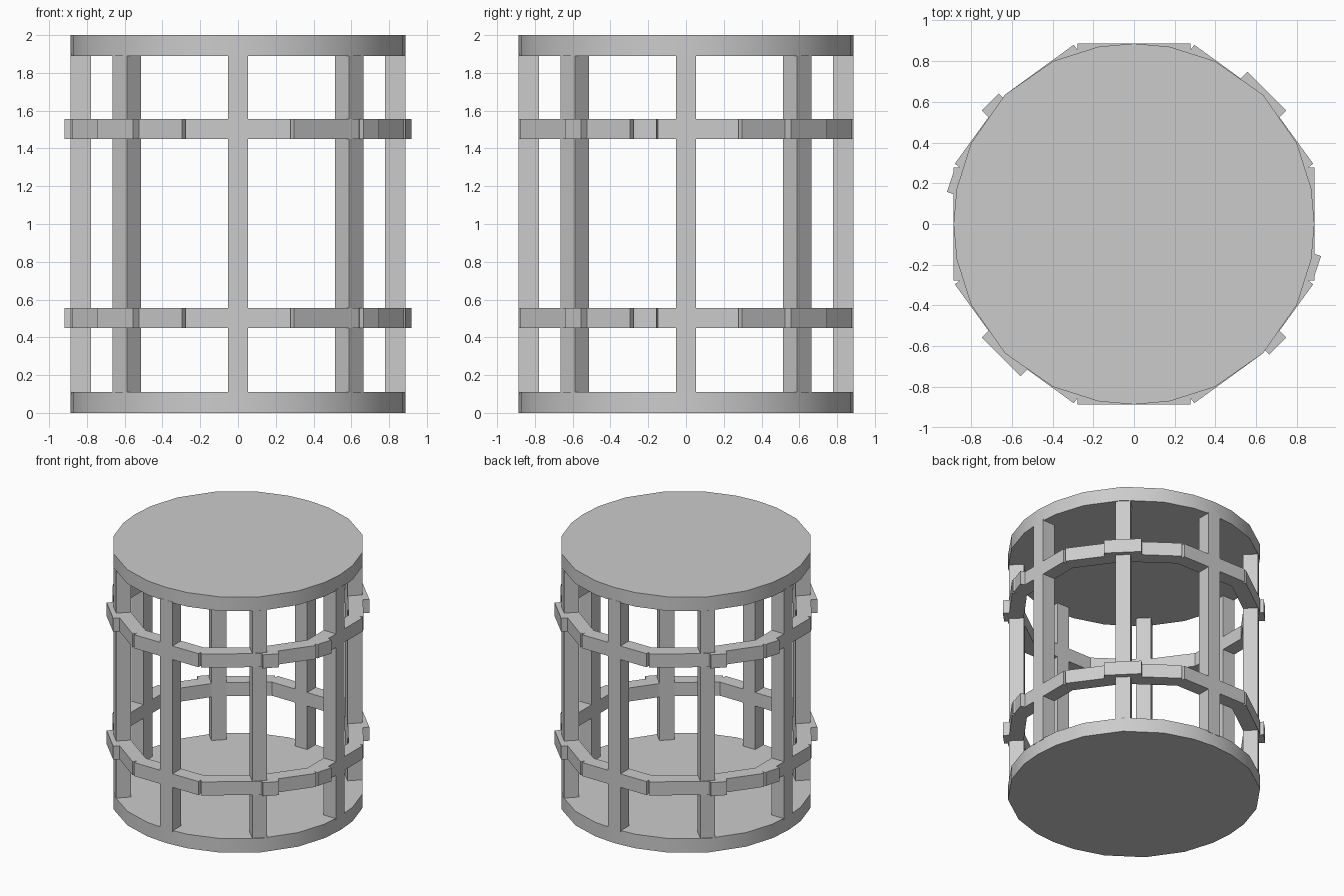
import bpy
import bmesh
from math import radians, cos, sin, tan
from mathutils import Matrix

if "Cube" in bpy.data.objects:
    bpy.data.objects.remove(bpy.data.objects["Cube"])

R = 0.886          # distance from the axis to the outer faces
T = 0.107          # thickness of bars and discs
grey = bpy.data.materials.new("plain grey")
grey.use_nodes = True
grey.diffuse_color = (0.6, 0.6, 0.6, 1)
grey.node_tree.nodes["Principled BSDF"].inputs["Base Color"].default_value = (0.6, 0.6, 0.6, 1)


def finish(name, bm):
    mesh = bpy.data.meshes.new(name)
    bmesh.ops.recalc_face_normals(bm, faces=bm.faces)
    bm.to_mesh(mesh)
    bm.free()
    mesh.materials.append(grey)
    obj = bpy.data.objects.new(name, mesh)
    bpy.context.collection.objects.link(obj)
    return obj


def bar(name, angle, outer, t0, t1, z0, z1):
    """Box whose outer face looks along angle, from t0 to t1 along the tangent."""
    bm = bmesh.new()
    place = (Matrix.Rotation(radians(angle), 4, 'Z')
             @ Matrix.Translation((outer - T / 2, (t0 + t1) / 2, (z0 + z1) / 2))
             @ Matrix.Diagonal((T, t1 - t0, z1 - z0, 1)))
    bmesh.ops.create_cube(bm, size=1, matrix=place)
    return finish(name, bm)


def disc(name, z0, z1):
    """Round end plate with unevenly spaced sides, repeated per quarter."""
    quarter = [(0, R), (11.3, 0.888), (26.4, 0.893), (45, 0.897), (63.6, 0.893), (78.7, 0.888)]
    bm = bmesh.new()
    ring = []
    for turn in range(4):
        for a, r in quarter:
            a = radians(a + 90 * turn)
            ring.append(bm.verts.new((r * cos(a), r * sin(a), z0)))
    base = bm.faces.new(ring)
    moved = bmesh.ops.extrude_face_region(bm, geom=[base], use_keep_orig=True)["geom"]
    bmesh.ops.translate(bm, vec=(0, 0, z1 - z0),
                        verts=[g for g in moved if isinstance(g, bmesh.types.BMVert)])
    obj = finish(name, bm)
    bpy.ops.object.select_all(action='DESELECT')
    obj.select_set(True)
    bpy.context.view_layer.objects.active = obj
    bpy.ops.object.shade_smooth_by_angle(angle=radians(30))


# End plates
disc("bottom_disc", 0, 0.11)
disc("top_disc", 1.89, 2)

# Eight upright columns
for i in range(8):
    bar(f"column_{i + 1}", 45 * i, R, -T / 2, T / 2, 0.1, 1.9)

# Two hoops of straight bars with short raised joining plates
half = R * tan(radians(18)) - 0.01
meet = R * tan(radians(9))
for level, z in (("lower", 0.45), ("upper", 1.45)):
    span = (z, z + 0.106)
    for q in range(4):
        a = 90 * q
        bar(f"{level}_hoop_main_bar_{q + 1}", a, R, -half, half, *span)
        bar(f"{level}_hoop_slant_bar_a_{q + 1}", a + 36, R, -half, meet, *span)
        bar(f"{level}_hoop_slant_bar_b_{q + 1}", a + 54, R, -meet, half, *span)
    for side in (0, 180):
        tag = "right" if side else "left"
        bar(f"{level}_long_joint_{tag}", side + 45, 0.922, -0.134, 0.134, *span)
        bar(f"{level}_short_joint_a_{tag}", side - 45, 0.922, 0.016, 0.134, *span)
        bar(f"{level}_short_joint_b_{tag}", side - 18, 0.922, 0.014, 0.134, *span)
